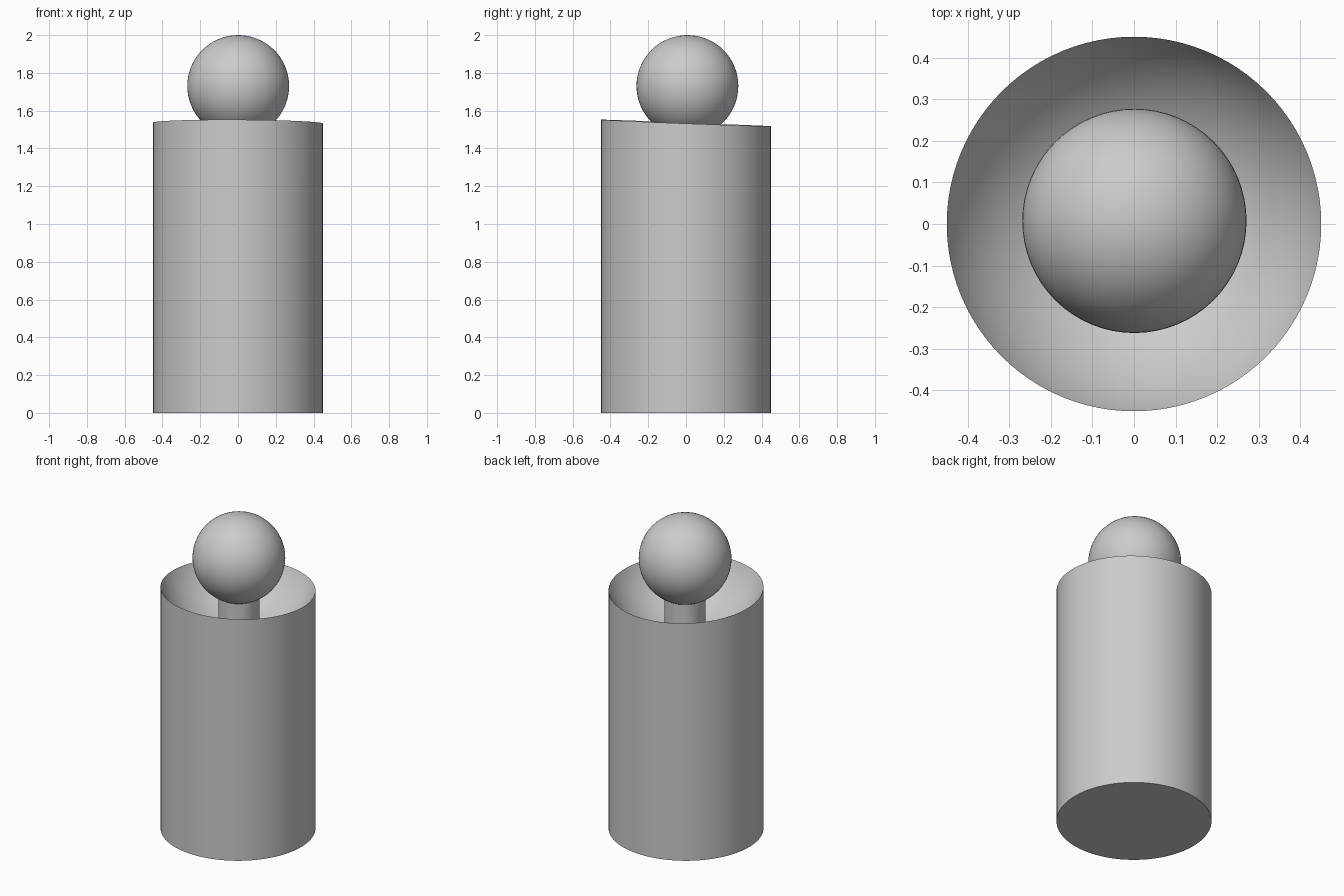
import bpy
import bmesh
import math
from mathutils import Vector

cube = bpy.data.objects.get("Cube")
if cube:
    bpy.data.objects.remove(cube, do_unlink=True)

BODY_R = 0.45
BALL_R = 0.2695
BOWL_R = 0.491
CENTRE = Vector((0.001, 0.0075, 2 - BALL_R))  # shared centre of ball and bowl
SIDES = 96
RINGS = 20

grey = bpy.data.materials.new("light grey")
grey.use_nodes = True
grey.diffuse_color = (0.6, 0.6, 0.6, 1)
grey.node_tree.nodes["Principled BSDF"].inputs["Base Color"].default_value = grey.diffuse_color


def finish(obj):
    """Apply the colour and smooth shading with sharp edges kept."""
    obj.data.materials.append(grey)
    bpy.ops.object.select_all(action="DESELECT")
    obj.select_set(True)
    bpy.context.view_layer.objects.active = obj
    bpy.ops.object.shade_smooth_by_angle(angle=math.radians(30))


def bowl_height(x, y):
    """Height of the spherical hollow above a point in plan."""
    return CENTRE.z - math.sqrt(BOWL_R ** 2 - (x - CENTRE.x) ** 2 - (y - CENTRE.y) ** 2)


def ring(bm, radius, height):
    verts = []
    for i in range(SIDES):
        a = math.tau * i / SIDES
        x, y = radius * math.cos(a), radius * math.sin(a)
        verts.append(bm.verts.new((x, y, height(x, y))))
    return verts


# Body: a solid cylinder with a spherical hollow sunk into its top
bm = bmesh.new()
base = ring(bm, BODY_R, lambda x, y: 0)
loops = [base]
for k in range(RINGS):
    radius = BODY_R * math.cos(math.pi / 2 * k / RINGS)
    loops.append(ring(bm, radius, bowl_height))
for low, high in zip(loops, loops[1:]):
    for i in range(SIDES):
        j = (i + 1) % SIDES
        bm.faces.new((low[i], low[j], high[j], high[i]))
bm.faces.new(base[::-1])
middle = bm.verts.new((0, 0, bowl_height(0, 0)))
for i in range(SIDES):
    bm.faces.new((loops[-1][i], loops[-1][(i + 1) % SIDES], middle))
mesh = bpy.data.meshes.new("hollowed_body")
bm.to_mesh(mesh)
bm.free()
body = bpy.data.objects.new("hollowed_body", mesh)
bpy.context.collection.objects.link(body)
finish(body)

# Post: rises from the floor of the hollow into the ball
bottom = CENTRE.z - BOWL_R - 0.02
top = CENTRE.z - 0.1
bpy.ops.mesh.primitive_cylinder_add(
    vertices=64, radius=0.119, depth=top - bottom,
    location=(CENTRE.x, CENTRE.y, (top + bottom) / 2))
post = bpy.context.object
post.name = "post"
finish(post)

# Ball on top of the post
bpy.ops.mesh.primitive_uv_sphere_add(segments=64, ring_count=32, radius=BALL_R, location=CENTRE)
ball = bpy.context.object
ball.name = "ball"
finish(ball)
